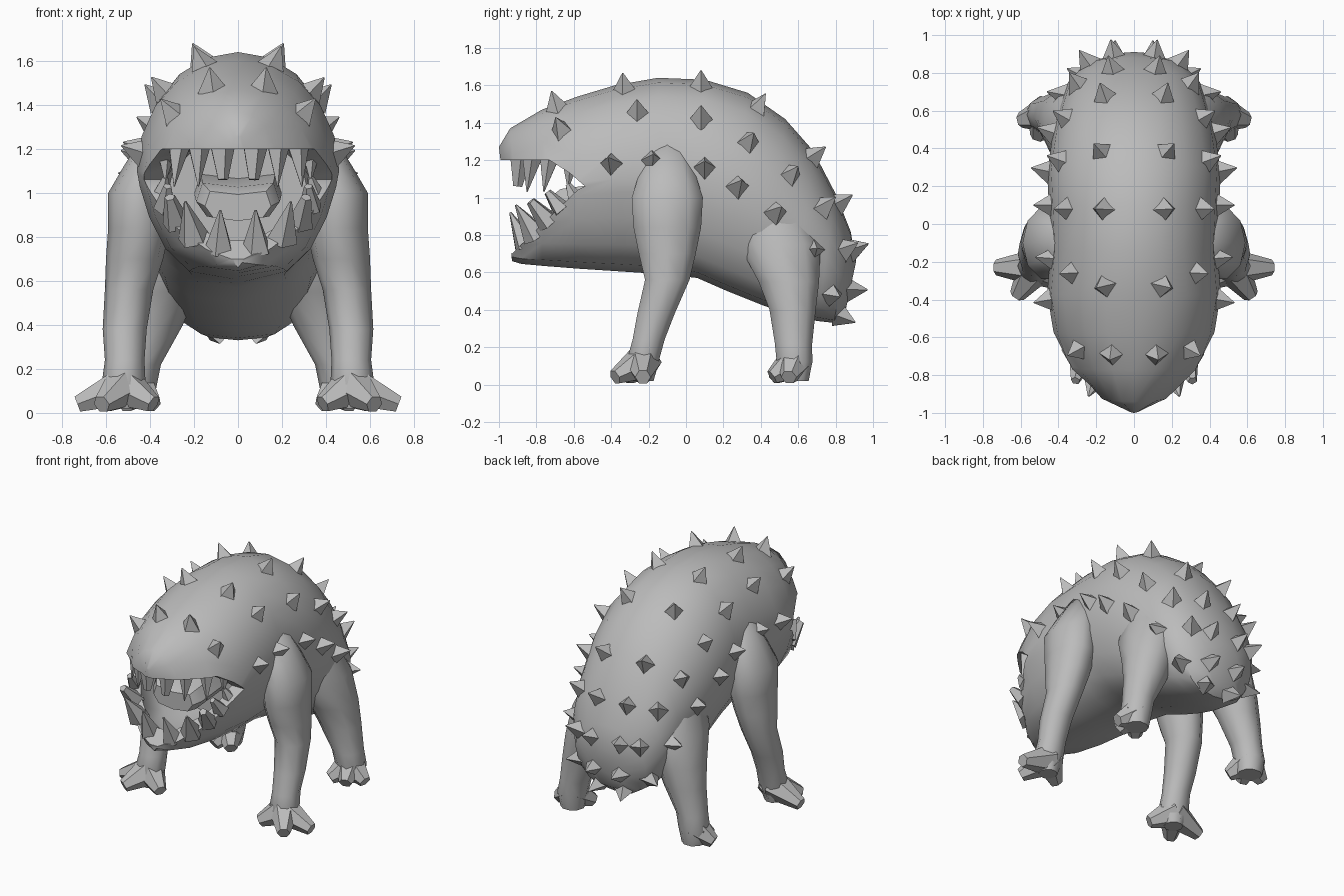
import bpy, bmesh, math
from mathutils import Vector
from mathutils.bvhtree import BVHTree

if "Cube" in bpy.data.objects:
    bpy.data.objects.remove(bpy.data.objects["Cube"])

hide = bpy.data.materials.new("grey_hide")
hide.diffuse_color = (0.5, 0.5, 0.5, 1)
hide.use_nodes = True
hide.node_tree.nodes["Principled BSDF"].inputs["Base Color"].default_value = hide.diffuse_color


def finish(bm, name, angle=40):
    bmesh.ops.recalc_face_normals(bm, faces=bm.faces)
    me = bpy.data.meshes.new(name)
    bm.to_mesh(me)
    bm.free()
    ob = bpy.data.objects.new(name, me)
    bpy.context.collection.objects.link(ob)
    me.materials.append(hide)
    smooth(ob, angle)
    return ob


def smooth(ob, angle):
    bpy.ops.object.select_all(action='DESELECT')
    ob.select_set(True)
    bpy.context.view_layer.objects.active = ob
    bpy.ops.object.shade_smooth_by_angle(angle=math.radians(angle))


def loft(bm, rings):
    """Skin a list of point loops and cap both ends."""
    loops = [[bm.verts.new(p) for p in r] for r in rings]
    n = len(loops[0])
    for a, b in zip(loops, loops[1:]):
        for i in range(n):
            j = (i + 1) % n
            bm.faces.new((a[i], a[j], b[j], b[i]))
    bm.faces.new(loops[0])
    bm.faces.new(loops[-1])


def body_ring(yt, zt, yb, zb, w, n=20):
    """Section leaning from top to bottom: round above, keeled jaw or boxy belly below."""
    keel = 1.6 if yb < 0 else 1.15
    pts = []
    for i in range(n):
        a = 2 * math.pi * i / n
        s, c = math.sin(a), math.cos(a)
        low = c < -0.01
        x = w * math.copysign(abs(s) ** (0.62 if low else 0.95), s)
        t = ((-abs(c) ** keel if low else c) + 1) / 2
        pts.append((x, yb + (yt - yb) * t, zb + (zt - zb) * t))
    return pts


def limb(bm, sections, side, n=10):
    """Limb from horizontal sections (x, y, z, rx, ry)."""
    loft(bm, [[(side * (x + rx * math.cos(2 * math.pi * i / n)),
                y + ry * math.sin(2 * math.pi * i / n), z) for i in range(n)]
              for x, y, z, rx, ry in sections])


def cone(bm, base, tip, r, n=4, r_tip=0.003):
    """Pointed or blunt cone between two points."""
    base, tip = Vector(base), Vector(tip)
    d = (tip - base).normalized()
    u = d.cross(Vector((0, 0, 1)) if abs(d.z) < 0.9 else Vector((0, 1, 0))).normalized()
    v = d.cross(u)
    loft(bm, [[c + rad * (u * math.cos(2 * math.pi * i / n) + v * math.sin(2 * math.pi * i / n))
               for i in range(n)] for c, rad in ((base, r), (tip, r_tip))])


# Body: head, back and rump as one loft (y top, z top, y bottom, z bottom, half width)
bm = bmesh.new()
loft(bm, [body_ring(*r) for r in (
    (-1.00, 1.27, -0.93, 0.66, 0.04), (-0.94, 1.37, -0.88, 0.645, 0.20),
    (-0.77, 1.47, -0.77, 0.635, 0.35), (-0.58, 1.54, -0.58, 0.62, 0.425),
    (-0.38, 1.60, -0.35, 0.605, 0.46), (-0.15, 1.64, -0.12, 0.59, 0.44),
    (0.10, 1.63, 0.06, 0.57, 0.45), (0.33, 1.56, 0.22, 0.50, 0.46),
    (0.53, 1.42, 0.42, 0.42, 0.43), (0.68, 1.25, 0.57, 0.37, 0.39),
    (0.80, 1.02, 0.70, 0.34, 0.35), (0.88, 0.82, 0.79, 0.33, 0.27),
    (0.91, 0.66, 0.85, 0.38, 0.12))])
bmesh.ops.recalc_face_normals(bm, faces=bm.faces)
skin = BVHTree.FromBMesh(bm)
body = finish(bm, "body")

# Mouth: a wedge between the lips, then a hollow behind them
bm = bmesh.new()
wedge = ((-1.3, 1.2), (-0.73, 1.2), (-0.62, 1.13), (-0.54, 1.06), (-0.58, 1.04), (-0.93, 0.70), (-1.3, 0.70))
loft(bm, [[(x, y, z) for y, z in wedge] for x in (-0.8, 0.8)])
gap = finish(bm, "mouth_gap_cutter")
bm = bmesh.new()
loft(bm, [body_ring(*r, n=16) for r in (
    (-0.88, 1.24, -0.84, 0.72, 0.13), (-0.73, 1.28, -0.72, 0.71, 0.27),
    (-0.55, 1.30, -0.55, 0.71, 0.34), (-0.38, 1.26, -0.38, 0.73, 0.32))])
hollow = finish(bm, "mouth_hollow_cutter")
for cutter in (gap, hollow):
    cutter.hide_render = True
    m = body.modifiers.new("cut", 'BOOLEAN')
    m.object = cutter
    m.operation = 'DIFFERENCE'
    m.solver = 'EXACT'
bpy.context.view_layer.update()
carved = bpy.data.meshes.new_from_object(
    body.evaluated_get(bpy.context.evaluated_depsgraph_get()))
body.modifiers.clear()
body.data = carved
for cutter in (gap, hollow):
    bpy.data.objects.remove(cutter)
smooth(body, 40)

# Tongue
bm = bmesh.new()
loft(bm, [[(x * s, y, 0.97 + z * s + dz) for x, z in
           ((-0.17, 0.09), (0, 0.07), (0.17, 0.09), (0.2, 0), (0.15, -0.07), (0, -0.09), (-0.15, -0.07), (-0.2, 0))]
          for y, s, dz in ((-0.72, 0.75, -0.03), (-0.67, 0.95, -0.01), (-0.34, 1.0, 0.03))])
finish(bm, "tongue")

# Teeth: (base, tip, base radius, tip radius), mirrored
upper = (((0.075, -0.88, 1.23), (0.07, -0.90, 1.06), 0.065, 0.025),
         ((0.18, -0.82, 1.23), (0.18, -0.85, 1.03), 0.06, 0.003),
         ((0.27, -0.73, 1.22), (0.29, -0.76, 1.03), 0.055, 0.003),
         ((0.33, -0.62, 1.17), (0.33, -0.63, 1.05), 0.04, 0.003))
lower = (((0.085, -0.85, 0.74), (0.08, -0.94, 0.92), 0.07, 0.006),
         ((0.20, -0.80, 0.79), (0.24, -0.91, 0.96), 0.075, 0.006),
         ((0.28, -0.73, 0.86), (0.31, -0.83, 0.98), 0.065, 0.025),
         ((0.33, -0.66, 0.93), (0.32, -0.74, 1.03), 0.055, 0.02),
         ((0.35, -0.59, 0.99), (0.33, -0.63, 1.07), 0.045, 0.015))
for name, teeth in (("upper_teeth", upper), ("lower_teeth", lower)):
    bm = bmesh.new()
    for s in (-1, 1):
        for b, t, r, rt in teeth:
            cone(bm, (b[0] * s, b[1], b[2]), (t[0] * s, t[1], t[2]), r, 5, rt)
    finish(bm, name, 30)

# Legs (x, y, z, rx, ry) and toes (tip)
front = ((0.35, -0.10, 1.28, 0.07, 0.10), (0.41, -0.10, 1.12, 0.11, 0.16),
         (0.45, -0.10, 1.00, 0.14, 0.20), (0.45, -0.10, 0.84, 0.14, 0.19),
         (0.47, -0.10, 0.70, 0.13, 0.16), (0.495, -0.10, 0.56, 0.11, 0.125),
         (0.515, -0.16, 0.38, 0.10, 0.105), (0.515, -0.20, 0.24, 0.09, 0.09),
         (0.52, -0.23, 0.13, 0.10, 0.09), (0.52, -0.23, 0.02, 0.06, 0.06))
front_toes = ((0.73, -0.23, 0.04), (0.62, -0.38, 0.04), (0.385, -0.31, 0.04))
back = ((0.26, 0.44, 0.98, 0.12, 0.18), (0.30, 0.50, 0.75, 0.17, 0.23),
        (0.35, 0.55, 0.55, 0.16, 0.17), (0.39, 0.57, 0.40, 0.14, 0.13),
        (0.45, 0.575, 0.22, 0.10, 0.105), (0.47, 0.58, 0.12, 0.10, 0.10),
        (0.47, 0.58, 0.02, 0.08, 0.08))
back_toes = ((0.60, 0.55, 0.04), (0.51, 0.46, 0.04), (0.385, 0.47, 0.04))
for side, label in ((-1, "left"), (1, "right")):
    for name, leg, toes in (("front", front, front_toes), ("back", back, back_toes)):
        bm = bmesh.new()
        limb(bm, leg, side)
        finish(bm, f"{label}_{name}_leg", 60)
        bm = bmesh.new()
        x, y = leg[-2][:2]
        for t in toes:
            cone(bm, (side * x, y, 0.12), (side * t[0], t[1], t[2]), 0.10, 6, 0.042)
        for v in bm.verts:
            v.co.z = max(v.co.z, 0.0)
        finish(bm, f"{label}_{name}_toes", 50)

# Spikes: rough spots snapped to the hide, leaning slightly upward, mirrored
spots = ((0.20, -0.34, 1.65), (0.20, 0.08, 1.65), (0.12, -0.70, 1.50), (0.32, -0.68, 1.38),
         (0.34, -0.26, 1.46), (0.44, -0.40, 1.18), (0.36, 0.08, 1.42), (0.46, -0.18, 1.20),
         (0.19, 0.40, 1.50), (0.40, 0.34, 1.30), (0.46, 0.28, 1.06), (0.45, 0.10, 1.16),
         (0.16, 0.69, 1.22), (0.36, 0.56, 1.12), (0.42, 0.48, 0.92), (0.12, 0.83, 0.97),
         (0.30, 0.74, 0.95), (0.35, 0.68, 0.72), (0.11, 0.90, 0.72), (0.24, 0.85, 0.72),
         (0.10, 0.89, 0.50), (0.27, 0.78, 0.48), (0.10, 0.83, 0.36))
bm = bmesh.new()
for p in spots:
    for s in (-1, 1):
        hit, normal, _, _ = skin.find_nearest(Vector((p[0] * s, p[1], p[2])))
        tip = hit + (normal + Vector((0, 0, 0.25))).normalized() * 0.095
        cone(bm, hit - normal * 0.02, tip, 0.07)
finish(bm, "spikes", 30)
